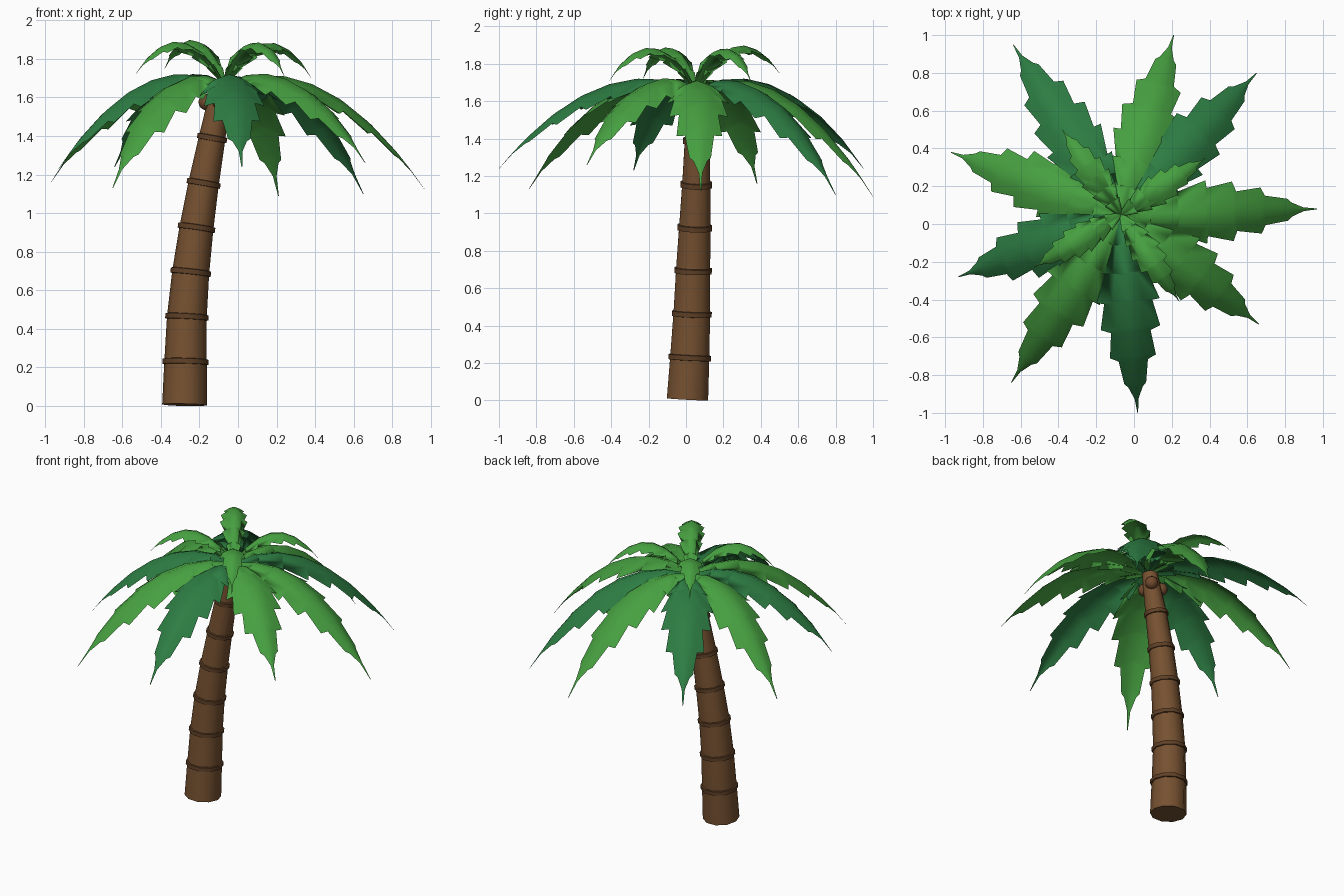
import bpy, bmesh, math
from mathutils import Vector

if "Cube" in bpy.data.objects:
    bpy.data.objects.remove(bpy.data.objects["Cube"])


def material(name, rgb):
    m = bpy.data.materials.new(name)
    m.diffuse_color = (*rgb, 1)
    m.use_nodes = True
    m.node_tree.nodes["Principled BSDF"].inputs["Base Color"].default_value = m.diffuse_color
    return m


BARK = material("bark brown", (0.180, 0.082, 0.030))
RING = material("ring brown", (0.115, 0.052, 0.020))
NUT = material("coconut brown", (0.165, 0.070, 0.028))
LIGHT = material("light green", (0.062, 0.352, 0.052))
DARK = material("deep green", (0.026, 0.205, 0.056))


def finish(bm, name, mat, angle=None):
    me = bpy.data.meshes.new(name)
    bm.to_mesh(me)
    bm.free()
    ob = bpy.data.objects.new(name, me)
    bpy.context.collection.objects.link(ob)
    me.materials.append(mat)
    for p in me.polygons:
        p.use_smooth = True
    if angle:
        bpy.ops.object.select_all(action='DESELECT')
        ob.select_set(True)
        bpy.context.view_layer.objects.active = ob
        bpy.ops.object.shade_smooth_by_angle(angle=math.radians(angle))
    return ob


def tube(name, mat, sections, sides=10, angle=40):
    """Closed tube through (centre, axis, radius) sections."""
    bm = bmesh.new()
    loops = []
    for c, axis, r in sections:
        x = Vector((0, 1, 0)).cross(axis).normalized()
        y = axis.cross(x)
        loops.append([bm.verts.new(c + r * (x * math.cos(a) + y * math.sin(a)))
                      for a in (2 * math.pi * i / sides for i in range(sides))])
    for a, b in zip(loops, loops[1:]):
        for i in range(sides):
            j = (i + 1) % sides
            bm.faces.new((a[i], a[j], b[j], b[i]))
    bm.faces.new(loops[0][::-1])
    bm.faces.new(loops[-1])
    return finish(bm, name, mat, angle)


# Leaning trunk: (x, y, z, radius) at the base, at each ring and at the top
PATH = [(-0.277, 0.008, 0.006, 0.116), (-0.272, 0.020, 0.23, 0.110),
        (-0.265, 0.031, 0.463, 0.103), (-0.245, 0.038, 0.695, 0.096),
        (-0.215, 0.047, 0.925, 0.088), (-0.178, 0.055, 1.155, 0.079),
        (-0.134, 0.059, 1.39, 0.069), (-0.085, 0.055, 1.67, 0.050)]
points = [Vector(p[:3]) for p in PATH]
axes = [(points[min(i + 1, 7)] - points[max(i - 1, 0)]).normalized() for i in range(8)]
tube("trunk", BARK, [(points[i], axes[i], PATH[i][3]) for i in range(8)])

# Raised rings around the trunk
for i in range(1, 7):
    r = PATH[i][3]
    tube(f"trunk_ring_{i}", RING,
         [(points[i] + axes[i] * h, axes[i], r + e) for h, e in
          ((-0.016, -0.006), (-0.014, 0.009), (0.012, 0.009), (0.016, -0.006))])

# Coconuts under the crown
for i, deg in enumerate((-75, 45, 165)):
    a = math.radians(deg)
    bm = bmesh.new()
    bmesh.ops.create_uvsphere(bm, u_segments=12, v_segments=8, radius=0.042)
    bmesh.ops.translate(bm, verts=bm.verts,
                        vec=(-0.105 + 0.06 * math.cos(a), 0.057 + 0.06 * math.sin(a), 1.575))
    finish(bm, f"coconut_{i + 1}", NUT)

# Saw-toothed frond outline: (distance along, half width)
OUTLINE = [(0, 0.02), (0.15, 0.09), (0.14, 0.07), (0.29, 0.14), (0.285, 0.11),
           (0.435, 0.168), (0.44, 0.128), (0.57, 0.158), (0.59, 0.105),
           (0.715, 0.122), (0.735, 0.078), (0.85, 0.058), (0.87, 0.038),
           (0.93, 0.010), (1.0, 0.002)]
ROOT = Vector((-0.07, 0.05, 1.67))


def frond(name, mat, tip, rise, width):
    """Arched leaf from the crown to tip, its edges drooping from the midrib."""
    flat = Vector((tip[0] - ROOT.x, tip[1] - ROOT.y, 0))
    side = Vector((-flat.y, flat.x, 0)).normalized()
    drop = tip[2] - ROOT.z
    bm = bmesh.new()
    rows = []
    for k, (t, w) in enumerate(OUTLINE):
        mid = k / (len(OUTLINE) - 1) if k in (0, len(OUTLINE) - 1) else t
        # keep the midrib running forward where the teeth step back
        if k in (2, 4):
            mid = t + 0.02
        row = []
        for u in (-1, -0.5, 0, 0.5, 1):
            s = mid + (t - mid) * abs(u)
            z = rise * s + (drop - rise) * s * s - 0.5 * w * width * abs(u) ** 1.5
            row.append(bm.verts.new(ROOT + flat * s + side * (u * w * width) + Vector((0, 0, z))))
        rows.append(row)
    for a, b in zip(rows, rows[1:]):
        for i in range(4):
            bm.faces.new((a[i], b[i], b[i + 1], a[i + 1]))
    finish(bm, name, mat)


# Nine long hanging fronds
LOWER = [((0.97, 0.08, 1.12), LIGHT), ((0.66, -0.53, 1.26), LIGHT),
         ((0.02, -1.0, 1.24), DARK), ((-0.65, -0.84, 1.13), LIGHT),
         ((-0.93, -0.28, 1.23), DARK), ((-0.97, 0.38, 1.16), LIGHT),
         ((-0.64, 0.95, 1.24), DARK), ((0.21, 1.0, 1.09), LIGHT),
         ((0.65, 0.80, 1.10), DARK)]
for i, (tip, mat) in enumerate(LOWER):
    frond(f"lower_frond_{i + 1}", mat, tip, 0.42, 1.0)

# Four short upright fronds
UPPER = [(0.38, 0.35, 1.70), (-0.38, 0.50, 1.75), (-0.53, -0.23, 1.72), (0.24, -0.41, 1.71)]
for i, tip in enumerate(UPPER):
    frond(f"upper_frond_{i + 1}", LIGHT, tip, 0.82, 0.52)
